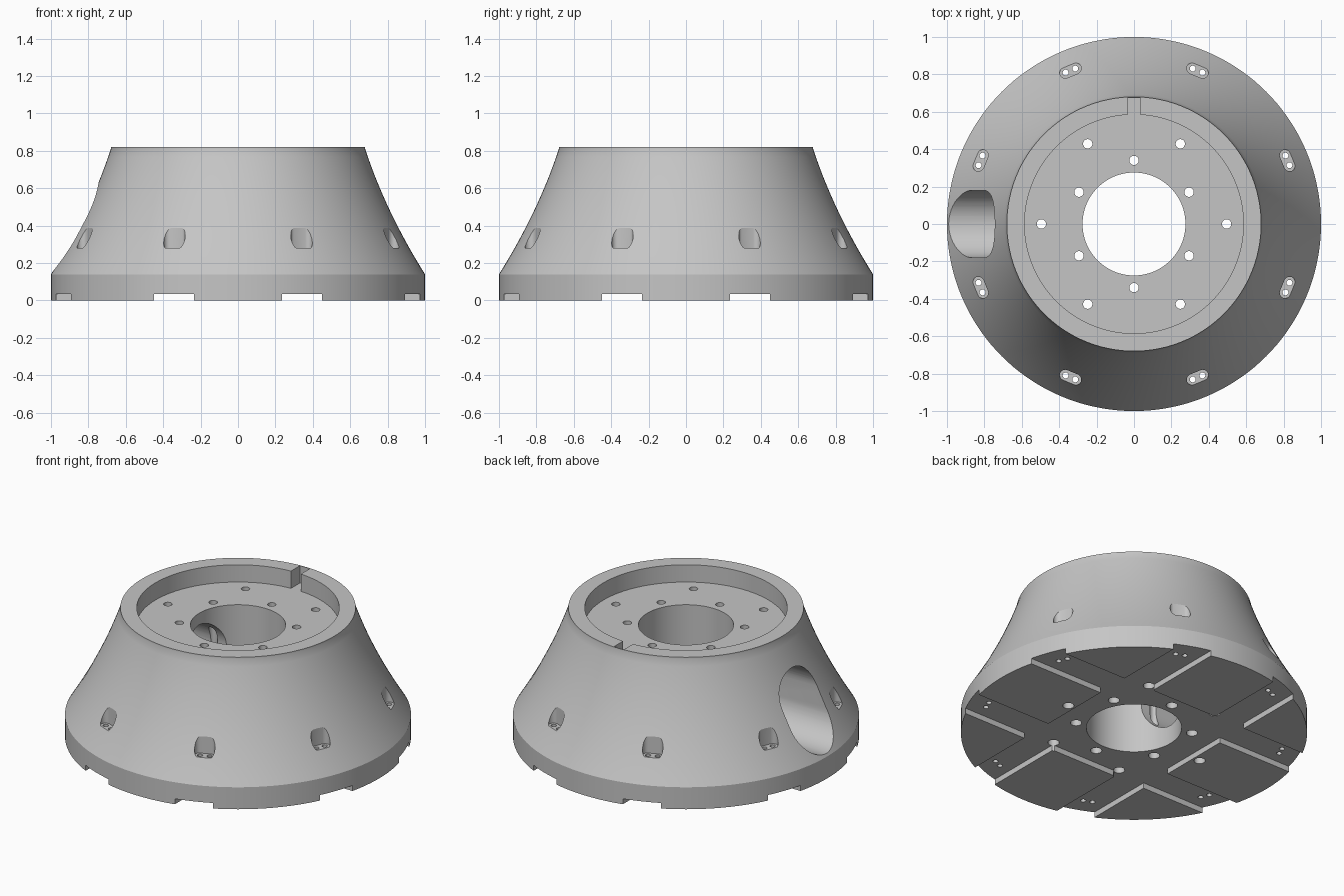
import bpy, bmesh
from math import cos, sin, pi, radians
from mathutils import Matrix, Vector

if "Cube" in bpy.data.objects:
    bpy.data.objects.remove(bpy.data.objects["Cube"], do_unlink=True)

H, FLOOR, BORE, CHANNEL = 0.82, 0.71, 0.275, 0.035

grey = bpy.data.materials.new("plain_grey")
grey.use_nodes = True
grey.diffuse_color = (0.56, 0.56, 0.56, 1)
grey.node_tree.nodes["Principled BSDF"].inputs["Base Color"].default_value = (0.56, 0.56, 0.56, 1)


def make_object(name, bm):
    bmesh.ops.recalc_face_normals(bm, faces=bm.faces)
    mesh = bpy.data.meshes.new(name)
    bm.to_mesh(mesh)
    bm.free()
    obj = bpy.data.objects.new(name, mesh)
    bpy.context.collection.objects.link(obj)
    return obj


def prism(bm, outline, z0, z1, matrix=Matrix()):
    """Extrude a flat outline between two heights."""
    low = [bm.verts.new(matrix @ Vector((x, y, z0))) for x, y in outline]
    high = [bm.verts.new(matrix @ Vector((x, y, z1))) for x, y in outline]
    bm.faces.new(low[::-1])
    bm.faces.new(high)
    n = len(outline)
    for i in range(n):
        j = (i + 1) % n
        bm.faces.new((low[i], low[j], high[j], high[i]))


def capsule(r, half=0.0, n=24):
    """Rounded slot outline along x; a circle when half is zero."""
    points = []
    for k in range(n):
        a = (k + 0.5) * 2 * pi / n
        points.append((r * cos(a) + (half if cos(a) > 0 else -half), r * sin(a)))
    return points


def polar(r, degrees):
    a = radians(degrees)
    return Matrix.Rotation(a, 4, "Z") @ Matrix.Translation((r, 0, 0))


# Turned body with flared side, bore and top recess
profile = [(BORE, 0), (1, 0)]
for i in range(17):
    t = i / 16
    profile.append((1 - 0.32 * t - 0.1 * t * (1 - t), 0.14 + 0.67 * t))
profile += [(0.68, H), (0.585, H), (0.585, FLOOR), (BORE, FLOOR)]
bm = bmesh.new()
ring = [bm.verts.new((r, 0, z)) for r, z in profile]
edges = [bm.edges.new((ring[i], ring[(i + 1) % len(ring)])) for i in range(len(ring))]
bmesh.ops.spin(bm, geom=ring + edges, cent=(0, 0, 0), axis=(0, 0, 1),
               angle=2 * pi, steps=144, use_merge=True, use_duplicate=False)
bmesh.ops.remove_doubles(bm, verts=bm.verts, dist=0.0001)
body = make_object("flared_base", bm)
body.data.materials.append(grey)

cutters = []

# Crossing channels on the underside
quarter = [(0.45, -0.235), (0.45, 0.235), (1.2, 0.235), (1.2, 0.45),
           (0.45, 0.45), (0.45, 1.2), (0.235, 1.2)]
outline = []
for k in range(4):
    turn = Matrix.Rotation(k * pi / 2, 2)
    outline += [tuple(turn @ Vector(p)) for p in quarter]
bm = bmesh.new()
prism(bm, outline, -0.1, CHANNEL)
cutters.append(make_object("channel_cutter", bm))

# Side opening, rim pockets, key slot and bolt counterbores
bolts = [polar(0.495, 60 * k) for k in range(6)] + [polar(0.34, 60 * k + 30) for k in range(6)]
pockets = [polar(0.888, 45 * k + 22.5) for k in range(8)]
bm = bmesh.new()
side = Matrix.Translation((0, 0, 0.395)) @ Matrix.Rotation(-pi / 2, 4, "Y")
prism(bm, capsule(0.18, 0.06, 64), 0, 1.2, side)
for place in pockets:
    prism(bm, capsule(0.03, 0.03), 0.28, 0.7, place @ Matrix.Rotation(pi / 2, 4, "Z"))
for place in bolts:
    prism(bm, capsule(0.033), -0.1, 0.1, place)
prism(bm, [(-0.035, 0.5), (0.035, 0.5), (0.035, 0.675), (-0.035, 0.675)], FLOOR, 1)
cutters.append(make_object("opening_cutter", bm))

# Through holes for the bolts and the paired pins in each pocket
bm = bmesh.new()
for place in bolts:
    prism(bm, capsule(0.025), -0.2, 0.9, place)
for place in pockets:
    for s in (-1, 1):
        prism(bm, capsule(0.016, n=16), -0.2, 0.32, place @ Matrix.Translation((0, s * 0.028, 0)))
cutters.append(make_object("hole_cutter", bm))

# Cut everything, then shade
bpy.ops.object.select_all(action="DESELECT")
bpy.context.view_layer.objects.active = body
body.select_set(True)
for cutter in cutters:
    cutter.hide_render = True
    mod = body.modifiers.new(cutter.name, "BOOLEAN")
    mod.operation = "DIFFERENCE"
    mod.solver = "EXACT"
    mod.object = cutter
    bpy.ops.object.modifier_apply(modifier=mod.name)
    bpy.data.objects.remove(cutter, do_unlink=True)
bpy.ops.object.shade_smooth_by_angle(angle=radians(25))
